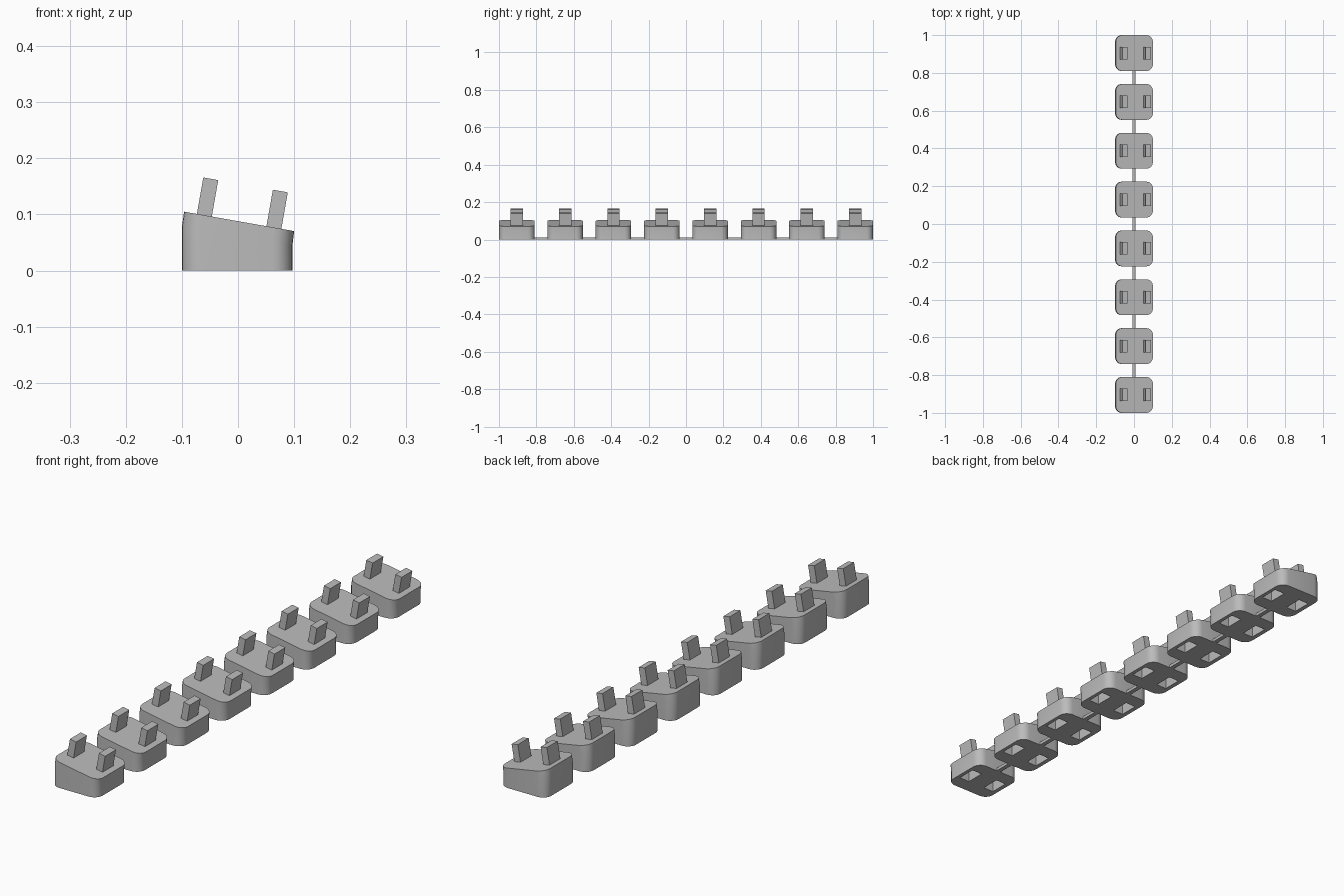
import bpy, bmesh, math
from mathutils import Matrix, Vector

if "Cube" in bpy.data.objects:
    bpy.data.objects.remove(bpy.data.objects["Cube"], do_unlink=True)

COUNT, HALF_Y, RADIUS = 8, 0.095, 0.035
TILT = math.radians(10)
PITCH = (2 - 2 * HALF_Y) / (COUNT - 1)

grey = bpy.data.materials.new("plain_grey")
grey.use_nodes = True
grey.diffuse_color = (0.5, 0.5, 0.5, 1)
grey.node_tree.nodes["Principled BSDF"].inputs["Base Color"].default_value = (0.5, 0.5, 0.5, 1)


def top_z(x):
    return 0.088 - x * math.tan(TILT)


def make_object(name, bm):
    bmesh.ops.recalc_face_normals(bm, faces=bm.faces)
    mesh = bpy.data.meshes.new(name)
    bm.to_mesh(mesh)
    bm.free()
    mesh.materials.append(grey)
    obj = bpy.data.objects.new(name, mesh)
    bpy.context.collection.objects.link(obj)
    return obj


def add_box(bm, center, size, angle=0):
    matrix = (Matrix.Translation(center) @ Matrix.Rotation(angle, 4, 'Y')
              @ Matrix.Diagonal((*size, 1)))
    bmesh.ops.create_cube(bm, size=1, matrix=matrix)


def rounded_ring(bm, x0, x1, height, steps=6):
    """Rounded rectangle of vertices with a height given by x."""
    ring = []
    corners = [(x1, 1), (x0, 1), (x0, -1), (x1, -1)]
    for i, (x, side) in enumerate(corners):
        cx = x - RADIUS if x > 0 else x + RADIUS
        cy = side * (HALF_Y - RADIUS)
        for k in range(steps + 1):
            a = (i + k / steps) * math.pi / 2
            px = cx + RADIUS * math.cos(a)
            ring.append(bm.verts.new((px, cy + RADIUS * math.sin(a), height(px))))
    return ring


# Wedge-shaped body lofted through three rounded rings
bm = bmesh.new()
rings = [rounded_ring(bm, -0.1, 0.097, lambda x: 0),
         rounded_ring(bm, -0.1, 0.097, lambda x: top_z(x) - 0.027),
         rounded_ring(bm, -0.096, 0.1, top_z)]
for low, high in zip(rings, rings[1:]):
    for i in range(len(low)):
        j = (i + 1) % len(low)
        bm.faces.new((low[i], low[j], high[j], high[i]))
bm.faces.new(rings[0])
bm.faces.new(rings[-1])
body = make_object("body_1", bm)

# Slots in the underside
bm = bmesh.new()
for x in (-0.06, 0.06):
    add_box(bm, (x, 0, 0), (0.045, 0.075, 0.12))
cutter = make_object("slot_cutter", bm)
cutter.hide_render = True
cut = body.modifiers.new("slots", 'BOOLEAN')
cut.operation, cut.solver, cut.object = 'DIFFERENCE', 'EXACT', cutter
bpy.ops.object.select_all(action='DESELECT')
bpy.context.view_layer.objects.active = body
body.select_set(True)
bpy.ops.object.modifier_apply(modifier=cut.name)
bpy.data.objects.remove(cutter, do_unlink=True)
bpy.ops.object.shade_smooth_by_angle(angle=math.radians(30))

# Pair of prongs square to the sloping top
bm = bmesh.new()
normal = Vector((math.sin(TILT), 0, math.cos(TILT)))
for x in (-0.06, 0.064):
    base = Vector((x, 0, top_z(x)))
    add_box(bm, base + normal * 0.028, (0.027, 0.066, 0.076), TILT)
prongs = make_object("prongs_1", bm)

# Repeat along the row
for i in range(COUNT):
    y = -1 + HALF_Y + i * PITCH
    for part, name in ((body, "body"), (prongs, "prongs")):
        obj = part
        if i:
            obj = part.copy()
            obj.name = f"{name}_{i + 1}"
            bpy.context.collection.objects.link(obj)
        obj.location.y = y

# Thin links joining neighbours
for i in range(COUNT - 1):
    bm = bmesh.new()
    y = -1 + HALF_Y + (i + 0.5) * PITCH
    add_box(bm, (0, y, 0.006), (0.018, PITCH - 2 * HALF_Y + 0.01, 0.012))
    make_object(f"link_{i + 1}", bm)
